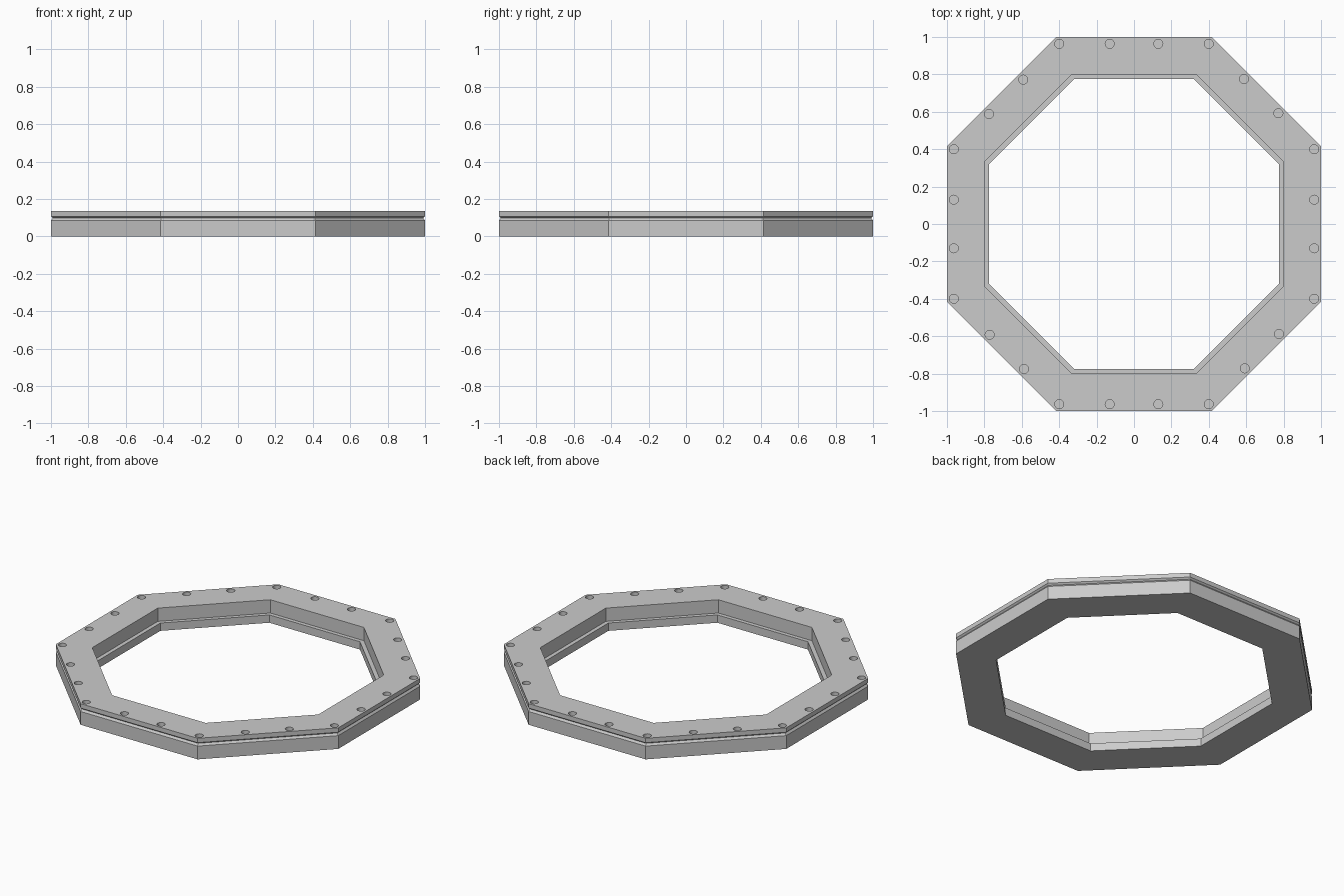
import bpy
import bmesh
from math import cos, pi, radians
from mathutils import Matrix, Vector

SIDES = 8
SEAM = 0.098

if "Cube" in bpy.data.objects:
    bpy.data.objects.remove(bpy.data.objects["Cube"], do_unlink=True)

grey = bpy.data.materials.new("light grey metal")
grey.use_nodes = True
grey.diffuse_color = (0.6, 0.6, 0.6, 1)
grey.node_tree.nodes["Principled BSDF"].inputs["Base Color"].default_value = (0.6, 0.6, 0.6, 1)


def make_object(name, bm):
    bmesh.ops.recalc_face_normals(bm, faces=bm.faces)
    mesh = bpy.data.meshes.new(name)
    bm.to_mesh(mesh)
    bm.free()
    mesh.materials.append(grey)
    obj = bpy.data.objects.new(name, mesh)
    bpy.context.collection.objects.link(obj)
    return obj


def octagon_ring(name, profile):
    """Sweep a closed (apothem, height) profile around the octagon."""
    bm = bmesh.new()
    loops = []
    for i in range(SIDES):
        turn = Matrix.Rotation(radians(22.5 + 45 * i), 3, 'Z')
        loops.append([bm.verts.new(turn @ Vector((a / cos(pi / SIDES), 0, z)))
                      for a, z in profile])
    n = len(profile)
    for i in range(SIDES):
        here, there = loops[i], loops[(i + 1) % SIDES]
        for j in range(n):
            k = (j + 1) % n
            bm.faces.new((here[j], there[j], there[k], here[k]))
    return make_object(name, bm)


# Lower frame with an inner ledge and a chamfered upper outside edge
octagon_ring("lower_frame", [
    (1, 0), (1, 0.085), (0.99, SEAM), (0.8, SEAM),
    (0.8, 0.05), (0.775, 0.05), (0.775, 0)])

# Cover plate, chamfered underneath to form the seam groove
plate = octagon_ring("cover_plate", [
    (0.99, SEAM), (1, 0.107), (1, 0.135), (0.8, 0.135), (0.8, SEAM)])

# Bolt holes: four on each straight side, two on each diagonal side
bm = bmesh.new()
for quarter in range(4):
    turn = Matrix.Rotation(quarter * pi / 2, 4, 'Z')
    for x, y in [(-0.4, 0.963), (-0.13, 0.963), (0.13, 0.963),
                 (0.4, 0.963), (0.588, 0.775), (0.772, 0.592)]:
        bmesh.ops.create_cone(bm, cap_ends=True, segments=20,
                              radius1=0.024, radius2=0.024, depth=0.06,
                              matrix=turn @ Matrix.Translation((x, y, 0.138)))
cutter = make_object("hole_cutter", bm)
cutter.hide_render = True

holes = plate.modifiers.new("bolt_holes", 'BOOLEAN')
holes.operation = 'DIFFERENCE'
holes.solver = 'EXACT'
holes.object = cutter
bpy.context.view_layer.objects.active = plate
plate.select_set(True)
bpy.ops.object.modifier_apply(modifier=holes.name)
bpy.data.objects.remove(cutter, do_unlink=True)

# Round hole walls, crisp flat faces elsewhere
bpy.ops.object.shade_smooth_by_angle(angle=radians(25))
